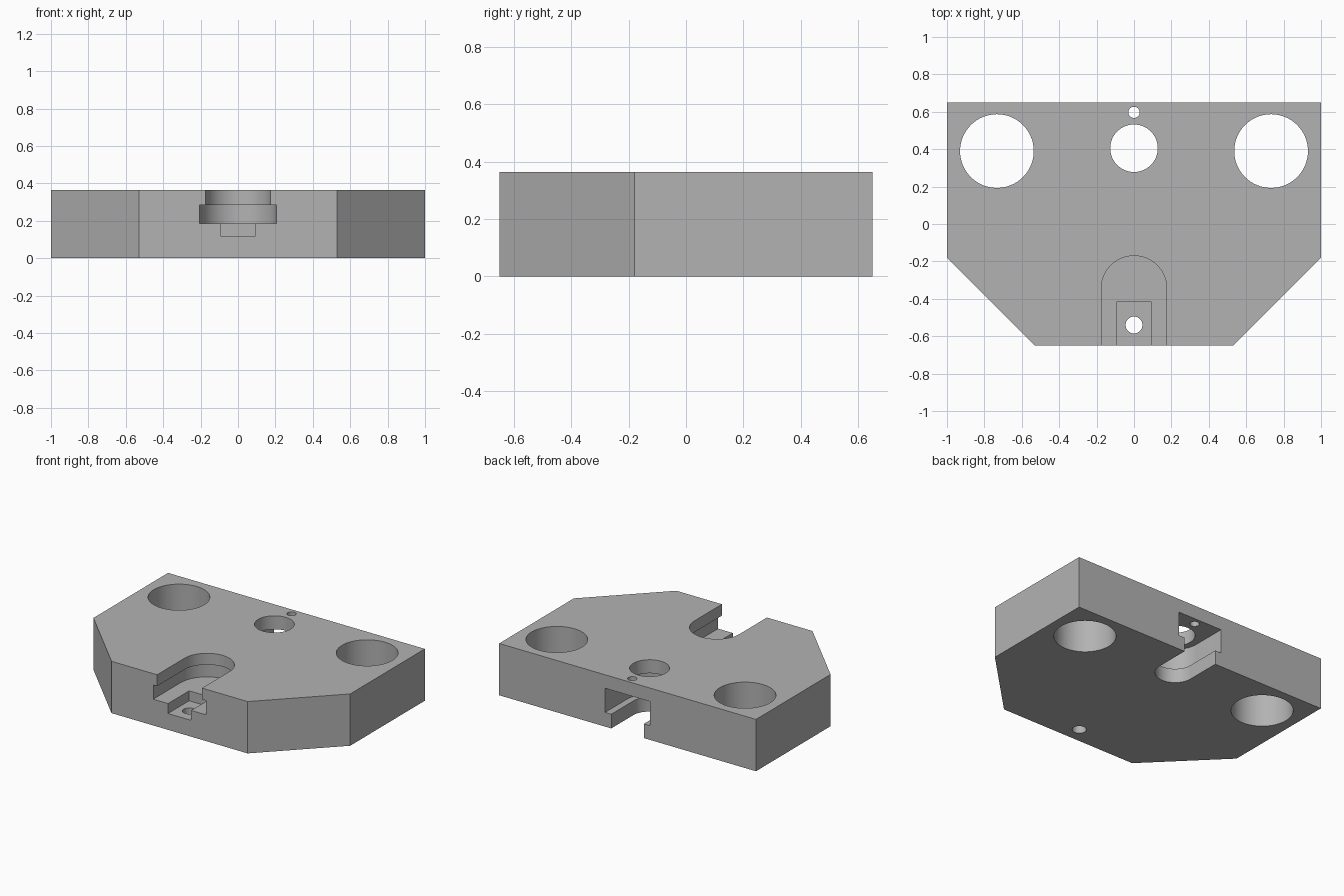
import bpy
import bmesh
from math import pi, cos, sin, radians

if "Cube" in bpy.data.objects:
    bpy.data.objects.remove(bpy.data.objects["Cube"], do_unlink=True)

HEIGHT = 0.365
BACK = 0.65

grey = bpy.data.materials.new("plain grey")
grey.use_nodes = True
colour = (0.45, 0.45, 0.45, 1)
grey.diffuse_color = colour
grey.node_tree.nodes["Principled BSDF"].inputs["Base Color"].default_value = colour


def prism(name, outline, z0, z1):
    """Extrude a flat outline from z0 to z1."""
    bm = bmesh.new()
    base = bm.faces.new([bm.verts.new((x, y, z0)) for x, y in outline])
    top = bmesh.ops.extrude_face_region(bm, geom=[base])["geom"]
    verts = [v for v in top if isinstance(v, bmesh.types.BMVert)]
    bmesh.ops.translate(bm, vec=(0, 0, z1 - z0), verts=verts)
    bmesh.ops.recalc_face_normals(bm, faces=bm.faces)
    mesh = bpy.data.meshes.new(name)
    bm.to_mesh(mesh)
    bm.free()
    mesh.materials.append(grey)
    obj = bpy.data.objects.new(name, mesh)
    bpy.context.collection.objects.link(obj)
    return obj


def arc(x, y, r, start, end, n):
    angles = [start + (end - start) * i / n for i in range(n + 1)]
    return [(x + r * cos(a), y + r * sin(a)) for a in angles]


def circle(x, y, r, n=64):
    return arc(x, y, r, 0, 2 * pi, n)[:-1]


def slot(y, r, side):
    """Round-ended slot that runs out past the front (-1) or back (1)."""
    end = arc(0, y, r, 0, -side * pi, 32)
    return end + [(-r, side), (r, side)]


# Body with chamfered front corners
body = prism("block", [(-1, BACK), (-1, -0.18), (-0.53, -BACK),
                       (0.53, -BACK), (1, -0.18), (1, BACK)], 0, HEIGHT)

cuts = [
    # Mounting holes
    ("left_hole", circle(0.733, 0.39, 0.197), -0.1, 0.5),
    ("right_hole", circle(-0.733, 0.39, 0.197), -0.1, 0.5),
    # Front stepped slot, open at the top
    ("front_wide_slot", slot(-0.345, 0.205, -1), 0.185, 0.285),
    ("front_neck_slot", slot(-0.345, 0.175, -1), 0.23, 0.5),
    ("front_notch", [(-0.09, -1), (0.09, -1), (0.09, -0.415), (-0.09, -0.415)], 0.115, 0.23),
    ("front_pin_hole", circle(0, -0.54, 0.045, 32), -0.1, 0.2),
    # Back stepped slot, open at the bottom
    ("back_wide_slot", slot(0.405, 0.175, 1), 0.1, 0.27),
    ("back_neck_slot", slot(0.405, 0.127, 1), -0.1, 0.2),
    ("centre_hole", circle(0, 0.405, 0.127), 0.2, 0.5),
    ("back_pin_hole", circle(0, 0.597, 0.03, 32), 0.2, 0.5),
]

bpy.context.view_layer.objects.active = body
cutters = []
for name, outline, z0, z1 in cuts:
    cutter = prism(name + "_cutter", outline, z0, z1)
    cutters.append(cutter)
    mod = body.modifiers.new(name, "BOOLEAN")
    mod.operation = "DIFFERENCE"
    mod.solver = "EXACT"
    mod.object = cutter
    bpy.ops.object.modifier_apply(modifier=name)

for cutter in cutters:
    bpy.data.objects.remove(cutter, do_unlink=True)

# Smooth bores, sharp edges
bpy.ops.object.select_all(action="DESELECT")
body.select_set(True)
bpy.ops.object.shade_smooth_by_angle(angle=radians(30))
